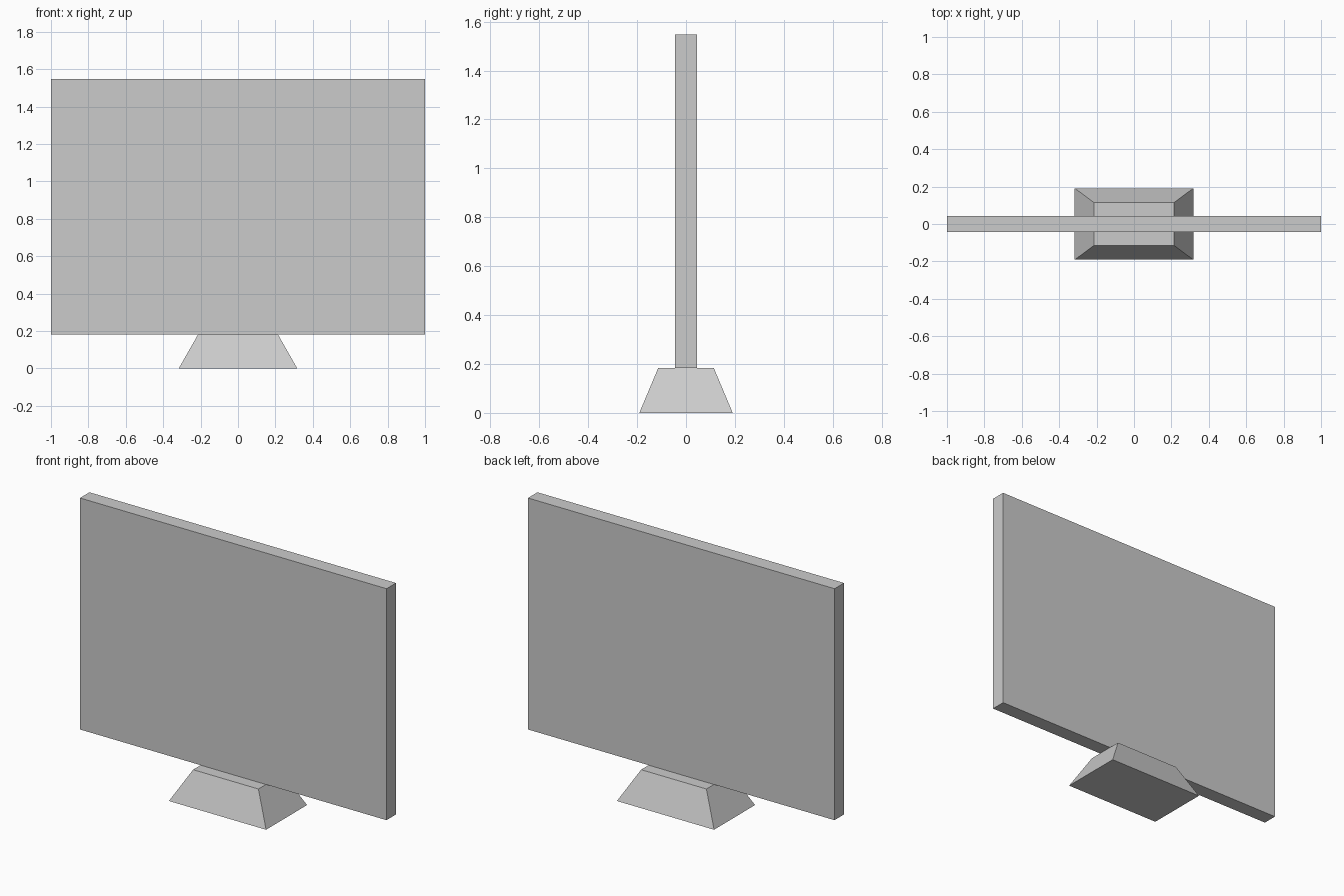
import bpy
import bmesh

default_cube = bpy.data.objects.get("Cube")
if default_cube:
    bpy.data.objects.remove(default_cube, do_unlink=True)

# Single plain grey for the whole model
GREY = (0.6, 0.6, 0.6, 1.0)
grey = bpy.data.materials.new("light grey")
grey.use_nodes = True
grey.diffuse_color = GREY
shader = next(n for n in grey.node_tree.nodes if n.type == 'BSDF_PRINCIPLED')
shader.inputs["Base Color"].default_value = GREY


def tapered_box(name, bottom, top, z_low, z_high):
    """Box with separate (half width, half depth) at its bottom and top."""
    bm = bmesh.new()
    bmesh.ops.create_cube(bm, size=2)
    for v in bm.verts:
        half_x, half_y = top if v.co.z > 0 else bottom
        v.co.x *= half_x
        v.co.y *= half_y
        v.co.z = z_high if v.co.z > 0 else z_low
    mesh = bpy.data.meshes.new(name)
    bm.to_mesh(mesh)
    bm.free()
    mesh.materials.append(grey)
    obj = bpy.data.objects.new(name, mesh)
    bpy.context.collection.objects.link(obj)
    return obj


STAND_TOP = 0.183
PANEL = (1.0, 0.044)

# Sloped foot, then the flat screen slab resting on it
tapered_box("stand", (0.317, 0.191), (0.213, 0.114), 0, STAND_TOP)
tapered_box("screen", PANEL, PANEL, STAND_TOP, 1.548)
